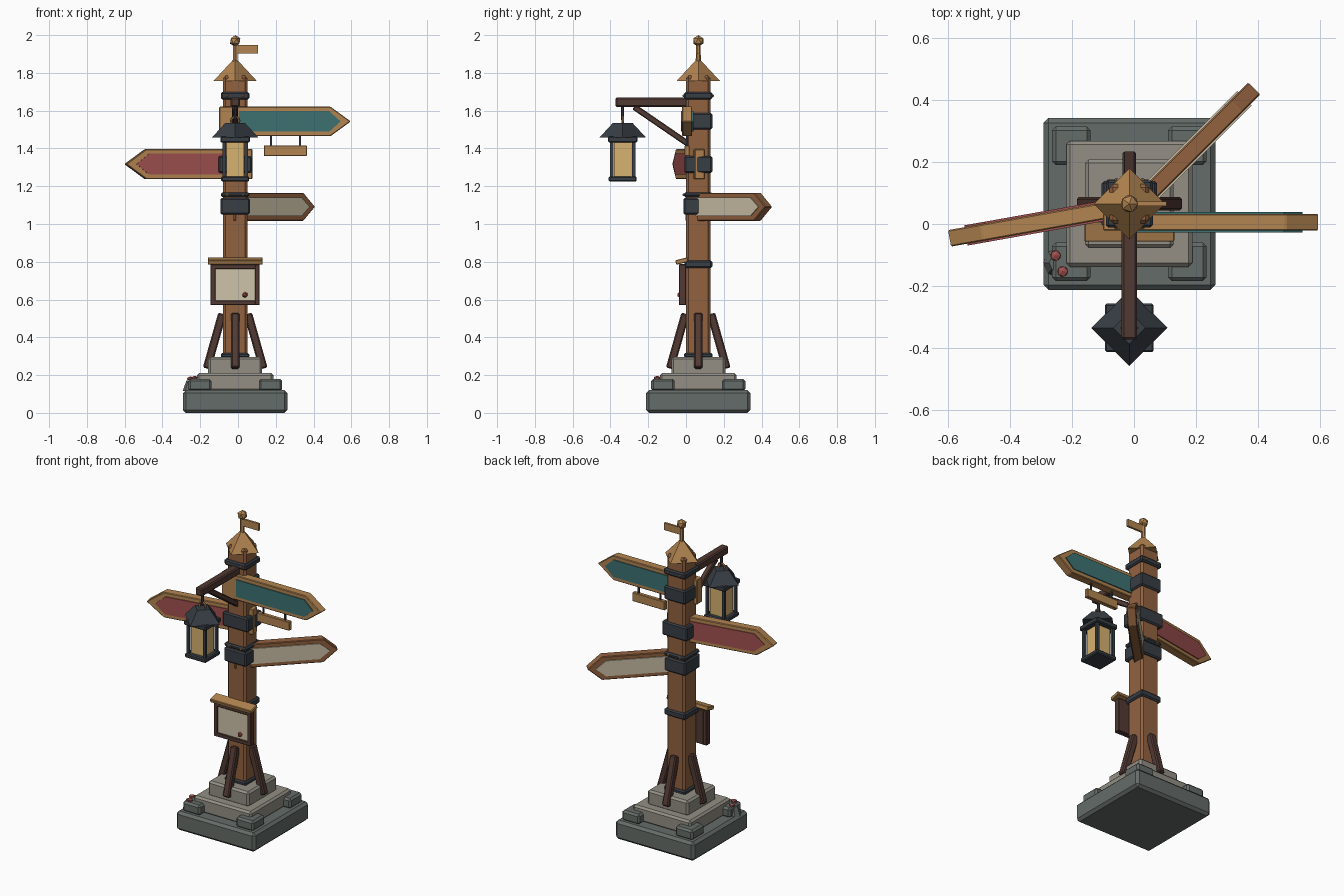
import bpy, bmesh, math
from mathutils import Vector, Matrix

if "Cube" in bpy.data.objects:
    bpy.data.objects.remove(bpy.data.objects["Cube"])

CX, CY = -0.015, 0.065          # post axis
LY = -0.335                     # lantern axis


def mat(name, rgb):
    m = bpy.data.materials.new(name)
    lin = [((c / 255 + 0.055) / 1.055) ** 2.4 for c in rgb]
    m.diffuse_color = (*lin, 1)
    m.use_nodes = True
    m.node_tree.nodes["Principled BSDF"].inputs["Base Color"].default_value = m.diffuse_color
    return m


DARK_STONE = mat("dark_stone", (100, 108, 104))
LIGHT_STONE = mat("light_stone", (147, 143, 133))
WOOD = mat("brown_wood", (146, 98, 64))
LIGHT_WOOD = mat("light_wood", (178, 132, 80))
DARK_WOOD = mat("dark_wood", (82, 58, 51))
IRON = mat("iron", (56, 62, 69))
TEAL = mat("teal_paint", (61, 113, 113))
RED = mat("red_paint", (158, 80, 78))
CREAM = mat("cream_paper", (206, 196, 170))
GLASS = mat("amber_glass", (214, 178, 112))


def finish(name, bm, m, matrix=Matrix()):
    bmesh.ops.recalc_face_normals(bm, faces=bm.faces)
    me = bpy.data.meshes.new(name)
    bm.to_mesh(me)
    bm.free()
    me.materials.append(m)
    ob = bpy.data.objects.new(name, me)
    ob.matrix_world = matrix
    bpy.context.collection.objects.link(ob)
    return ob


def box(name, m, loc, size, bevel=0.0, rot=Matrix()):
    """Chamfered block given by centre and full size."""
    bm = bmesh.new()
    bmesh.ops.create_cube(bm, size=1)
    bmesh.ops.scale(bm, vec=size, verts=bm.verts)
    if bevel:
        bmesh.ops.bevel(bm, geom=bm.edges[:], offset=bevel, segments=1, affect='EDGES')
    return finish(name, bm, m, Matrix.Translation(loc) @ rot)


def slab(name, m, x, y, z0, z1, hx, hy, bevel=0.0):
    """Upright block given by axis, height range and half widths."""
    return box(name, m, (x, y, (z0 + z1) / 2), (2 * hx, 2 * hy, z1 - z0), bevel)


def cone(name, m, x, y, z0, z1, r0, r1, sides):
    bm = bmesh.new()
    bmesh.ops.create_cone(bm, cap_ends=True, segments=sides, radius1=r0, radius2=r1, depth=z1 - z0)
    return finish(name, bm, m, Matrix.Translation((x, y, (z0 + z1) / 2)))


def ball(name, m, loc, r, sub=1, flat=1.0):
    bm = bmesh.new()
    bmesh.ops.create_icosphere(bm, subdivisions=sub, radius=r)
    bmesh.ops.scale(bm, vec=(1, 1, flat), verts=bm.verts)
    return finish(name, bm, m, Matrix.Translation(loc))


def bar(name, m, a, b, w, bevel=0.0):
    """Square bar between two points."""
    a, b = Vector(a), Vector(b)
    rot = (b - a).to_track_quat('Z', 'Y').to_matrix().to_4x4()
    return box(name, m, (a + b) / 2, (w, w, (b - a).length), bevel, rot)


def arrow(name, m, base, angle, start, shoulder, tip, hw, thick, bevel=0.0):
    """Pointed board: profile in the length/height plane, extruded to thickness."""
    pts = [(start, -hw), (shoulder, -hw), (tip, 0), (shoulder, hw), (start, hw)]
    bm = bmesh.new()
    f = bm.faces.new([bm.verts.new((s, -thick / 2, z)) for s, z in pts])
    ext = bmesh.ops.extrude_face_region(bm, geom=[f])
    bmesh.ops.translate(bm, vec=(0, thick, 0),
                        verts=[v for v in ext['geom'] if isinstance(v, bmesh.types.BMVert)])
    if bevel:
        bmesh.ops.bevel(bm, geom=bm.edges[:], offset=bevel, segments=1, affect='EDGES')
    return finish(name, bm, m, Matrix.Translation(base) @ Matrix.Rotation(math.radians(angle), 4, 'Z'))


# Stepped stone base with corner blocks
slab("base_slab", DARK_STONE, CX, CY, 0, 0.12, 0.277, 0.277, 0.016)
slab("base_step_lower", LIGHT_STONE, CX, CY, 0.115, 0.21, 0.203, 0.203, 0.012)
slab("base_step_upper", LIGHT_STONE, CX, CY, 0.2, 0.297, 0.143, 0.143, 0.012)
for sx in (-1, 1):
    for sy in (-1, 1):
        slab("corner_block", DARK_STONE, CX + sx * 0.187, CY + sy * 0.187, 0.115, 0.18, 0.062, 0.062, 0.012)

# Mushrooms on a small mound
cone("mound", DARK_STONE, -0.243, -0.125, 0.115, 0.172, 0.05, 0.03, 8)
for x, y, z in ((-0.253, -0.102, 0.182), (-0.23, -0.153, 0.185)):
    cone("mushroom_stem", CREAM, x, y, 0.15, z, 0.007, 0.006, 6)
    ball("mushroom_cap", RED, (x, y, z), 0.019, 1, 0.6)

# Post and leaning braces
slab("post", WOOD, CX, CY, 0.28, 1.785, 0.064, 0.064, 0.012)
for i in range(4):
    d = Vector((math.cos(i * math.pi / 2), math.sin(i * math.pi / 2), 0))
    c = Vector((CX, CY, 0))
    bar("foot_brace", DARK_WOOD, c + d * 0.15 + Vector((0, 0, 0.235)),
        c + d * 0.068 + Vector((0, 0, 0.525)), 0.044, 0.007)

# Iron bands around the post
for z0, z1, hx, hy in ((0.29, 0.318, 0.075, 0.075), (0.767, 0.808, 0.074, 0.074),
                       (1.05, 1.138, 0.078, 0.078), (1.143, 1.168, 0.076, 0.076),
                       (1.27, 1.36, 0.089, 0.074), (1.5, 1.587, 0.074, 0.074),
                       (1.66, 1.698, 0.076, 0.076)):
    slab("iron_band", IRON, CX, CY, z0, z1, hx, hy, 0.008)
for z in (1.155, 1.679):
    for sx in (-1, 1):
        for sy in (-1, 1):
            ball("band_stud", LIGHT_WOOD, (CX + sx * 0.042, CY + sy * 0.076, z), 0.008)

# Cap, spire, finial and pennant
cone("post_cap", LIGHT_WOOD, CX, CY, 1.757, 1.868, 0.115, 0.012, 4)
cone("spire", LIGHT_WOOD, CX, CY, 1.84, 1.96, 0.014, 0.012, 6)
ball("finial", LIGHT_WOOD, (CX, CY, 1.969), 0.031)
box("pennant", LIGHT_WOOD, (0.05, CY, 1.924), (0.11, 0.014, 0.045))

# Direction boards: frame plus slightly proud painted panel on both sides
for n, wood, paint, base, ang, s0, sh, tip, hw, psh, ptip, phw in (
        ("teal", LIGHT_WOOD, TEAL, (CX, 0.006, 1.543), 0, -0.085, 0.505, 0.612, 0.078, 0.498, 0.558, 0.054),
        ("red", LIGHT_WOOD, RED, (CX, 0.057, 1.317), 190.1, -0.088, 0.482, 0.592, 0.08, 0.468, 0.535, 0.056),
        ("cream", WOOD, CREAM, (CX, 0.034, 1.091), 45, -0.03, 0.487, 0.573, 0.074, 0.465, 0.525, 0.049)):
    arrow(n + "_sign_board", wood, base, ang, s0, sh, tip, hw, 0.054, 0.004)
    arrow(n + "_sign_panel", paint, base, ang, 0.02, psh, ptip, phw, 0.066)

# Small board hung under the teal sign
box("hanging_board", LIGHT_WOOD, (0.251, 0.006, 1.388), (0.228, 0.026, 0.056), 0.003)
for x in (0.175, 0.328):
    box("hanging_strap", IRON, (x, 0.006, 1.44), (0.01, 0.01, 0.07))

# Lantern arm and brace
box("lantern_arm", DARK_WOOD, (CX, -0.17, 1.645), (0.05, 0.406, 0.05), 0.007)
bar("arm_brace", DARK_WOOD, (CX, -0.275, 1.62), (CX, 0.01, 1.425), 0.032, 0.005)

# Lantern hook and ring
cone("lantern_hook", IRON, CX, LY, 1.55, 1.63, 0.008, 0.008, 6)
bpy.ops.mesh.primitive_torus_add(location=(CX, LY, 1.546), rotation=(math.pi / 2, 0, 0), major_radius=0.022,
                                 minor_radius=0.006, major_segments=10, minor_segments=5)
ring = bpy.context.object
ring.name = "lantern_ring"
ring.data.materials.append(LIGHT_WOOD)

# Lantern body
cone("lantern_roof", IRON, CX, LY, 1.458, 1.535, 0.123, 0.052, 4)
slab("lantern_top_plate", IRON, CX, LY, 1.432, 1.462, 0.078, 0.078, 0.005)
slab("lantern_base_plate", IRON, CX, LY, 1.225, 1.252, 0.074, 0.074, 0.006)
slab("lantern_glass", GLASS, CX, LY, 1.25, 1.435, 0.047, 0.047)
for sx in (-1, 1):
    for sy in (-1, 1):
        slab("lantern_corner", IRON, CX + sx * 0.058, LY + sy * 0.058, 1.24, 1.44, 0.009, 0.009)

# Notice board with paper, wax seal and sloping top
slab("notice_backing", DARK_WOOD, CX, -0.012, 0.575, 0.78, 0.12, 0.012)
for sx in (-1, 1):
    slab("notice_side", DARK_WOOD, CX + sx * 0.117, -0.018, 0.57, 0.787, 0.013, 0.019, 0.003)
for z in (0.583, 0.774):
    slab("notice_rail", DARK_WOOD, CX, -0.018, z - 0.013, z + 0.013, 0.128, 0.018, 0.003)
slab("notice_paper", CREAM, CX, -0.026, 0.594, 0.762, 0.104, 0.003)
ball("wax_seal", RED, (0.037, -0.031, 0.625), 0.016)
box("notice_roof", LIGHT_WOOD, (CX, -0.022, 0.804), (0.29, 0.066, 0.024), 0.003,
    Matrix.Rotation(math.radians(14), 4, 'X'))
